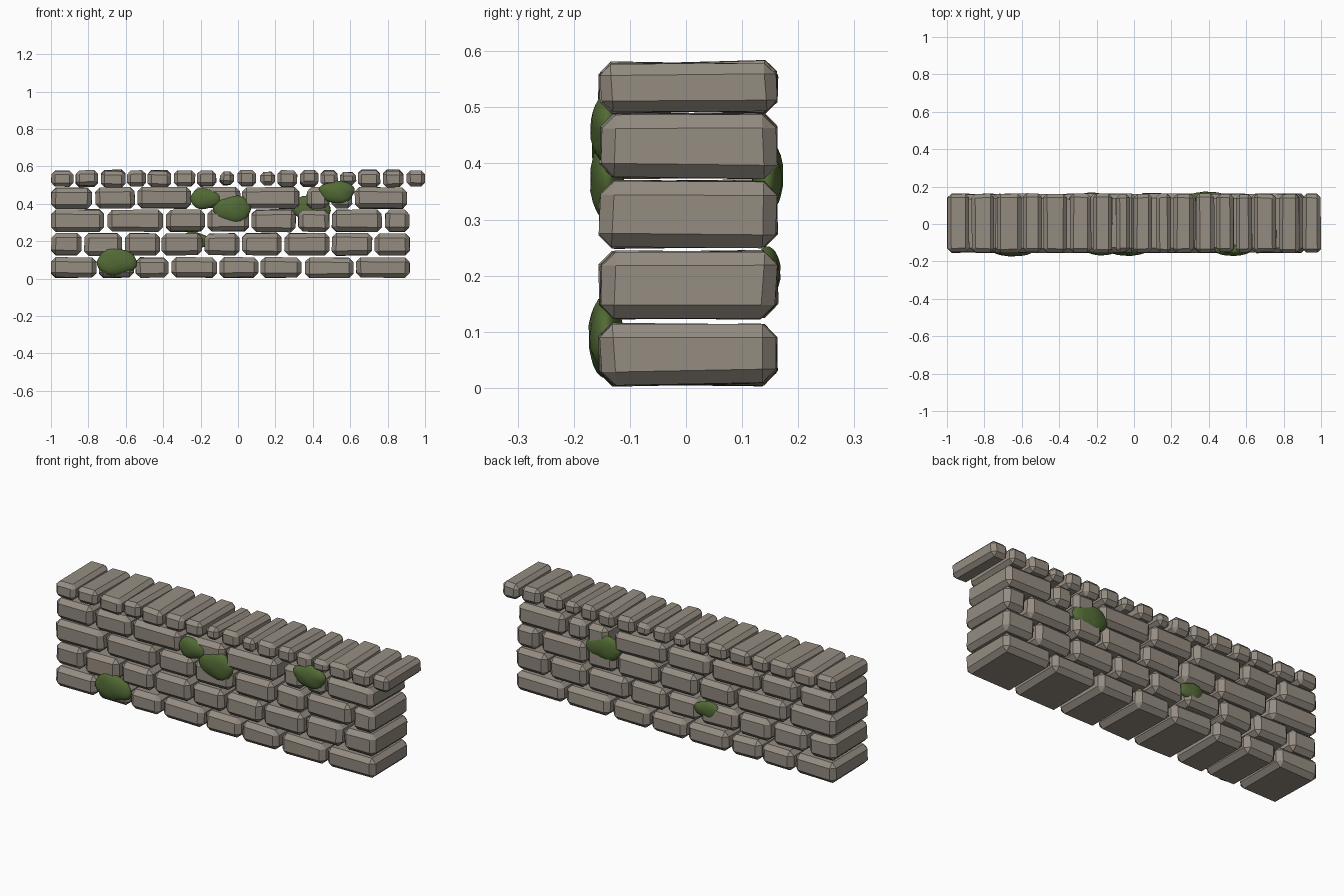
import bpy, bmesh, math, random
from mathutils import Matrix, Vector

if "Cube" in bpy.data.objects:
    bpy.data.objects.remove(bpy.data.objects["Cube"])

random.seed(7)


def material(name, color):
    m = bpy.data.materials.new(name)
    m.diffuse_color = (*color, 1)
    m.use_nodes = True
    m.node_tree.nodes["Principled BSDF"].inputs["Base Color"].default_value = m.diffuse_color
    return m


STONE = material("stone", (0.30, 0.265, 0.222))
MOSS = material("moss", (0.085, 0.145, 0.036))


def finish(name, bm, mat):
    me = bpy.data.meshes.new(name)
    bm.to_mesh(me)
    bm.free()
    me.materials.append(mat)
    ob = bpy.data.objects.new(name, me)
    bpy.context.collection.objects.link(ob)
    return ob


def stone(name, x0, x1, z0, z1, bevel, tilt):
    """Full-depth chamfered block with slightly uneven corners."""
    bm = bmesh.new()
    bmesh.ops.create_cube(bm, size=1)
    size = Vector((x1 - x0, 0.322, z1 - z0))
    for v in bm.verts:
        for i, amount in enumerate((0.004, 0.009, 0.006)):
            v.co[i] *= size[i] - random.uniform(0, amount) * 2
    bmesh.ops.bevel(bm, geom=bm.edges[:], offset=bevel, offset_type='OFFSET',
                    segments=1, profile=0.5, affect='EDGES')
    roll = Matrix.Rotation(random.uniform(-tilt, tilt), 4, 'X')
    centre = Vector(((x0 + x1) / 2, 0.004, (z0 + z1) / 2))
    bm.transform(Matrix.Translation(centre) @ roll)
    return finish(name, bm, STONE)


def moss(name, x, y, z, w, d, h, turn):
    """Flattened, lumpy, smooth clump."""
    bm = bmesh.new()
    bmesh.ops.create_icosphere(bm, subdivisions=3, radius=1)
    phase = random.uniform(0, 6)
    for v in bm.verts:
        a = math.atan2(v.co.z, v.co.x)
        v.co *= 1 + 0.05 * math.sin(3 * a + phase) + 0.03 * math.sin(5 * a - phase)
    bm.transform(Matrix.Translation((x, y, z)) @ Matrix.Rotation(turn, 4, 'Y')
                 @ Matrix.Diagonal((w / 2, d / 2, h / 2, 1)))
    for f in bm.faces:
        f.smooth = True
    return finish(name, bm, MOSS)


# Wall courses: bottom, top, and the x ends of each block
courses = [
    (0.003, 0.116, [(-1, -.755), (-.745, -.555), (-.55, -.37), (-.355, -.11), (-.10, .11),
                    (.12, .34), (.355, .62), (.63, .92)]),
    (0.122, 0.245, [(-1, -.835), (-.825, -.62), (-.605, -.415), (-.41, -.19), (-.18, .01),
                    (.02, .235), (.245, .49), (.50, .72), (.73, .92)]),
    (0.248, 0.371, [(-1, -.715), (-.70, -.40), (-.385, -.175), (-.165, .06), (.07, .31),
                    (.32, .49), (.50, .77), (.785, .917)]),
    (0.373, 0.491, [(-1, -.78), (-.765, -.55), (-.54, -.25), (-.24, .015), (.02, .33),
                    (.365, .49), (.50, .612), (.622, .905)]),
]
for n, (z0, z1, blocks) in enumerate(courses, 1):
    for i, (x0, x1) in enumerate(blocks, 1):
        stone(f"wall_stone_{n}_{i}", x0, x1, z0, z1, 0.024, 0.015)

# Capping stones, three of them thinner
caps = [(-1, -.88), (-.87, -.745), (-.735, -.60), (-.595, -.49), (-.485, -.355), (-.345, -.227),
        (-.222, -.115), (-.10, -.02), (-.003, .10), (.115, .20), (.21, .318), (.33, .43),
        (.44, .535), (.543, .634), (.64, .762), (.773, .885), (.90, 1)]
for i, (x0, x1) in enumerate(caps):
    thin = 0.008 if i in (7, 9, 13) else 0
    stone(f"cap_stone_{i + 1}", x0, x1, 0.49 + thin, 0.581 - thin, 0.02, 0.035)

# Moss on the front
moss("front_moss_low", -.65, -.143, .09, .215, .06, .145, 0)
moss("front_moss_middle", -.03, -.14, .372, .205, .06, .145, 0)
moss("front_moss_small", -.175, -.14, .427, .165, .055, .11, 0)
moss("front_moss_high", .53, -.14, .463, .19, .06, .122, 0)

# Moss on the back
moss("back_moss_high", .39, .145, .375, .21, .055, .13, 0.1)
moss("back_moss_small", -.23, .145, .205, .15, .046, .09, 0.1)
